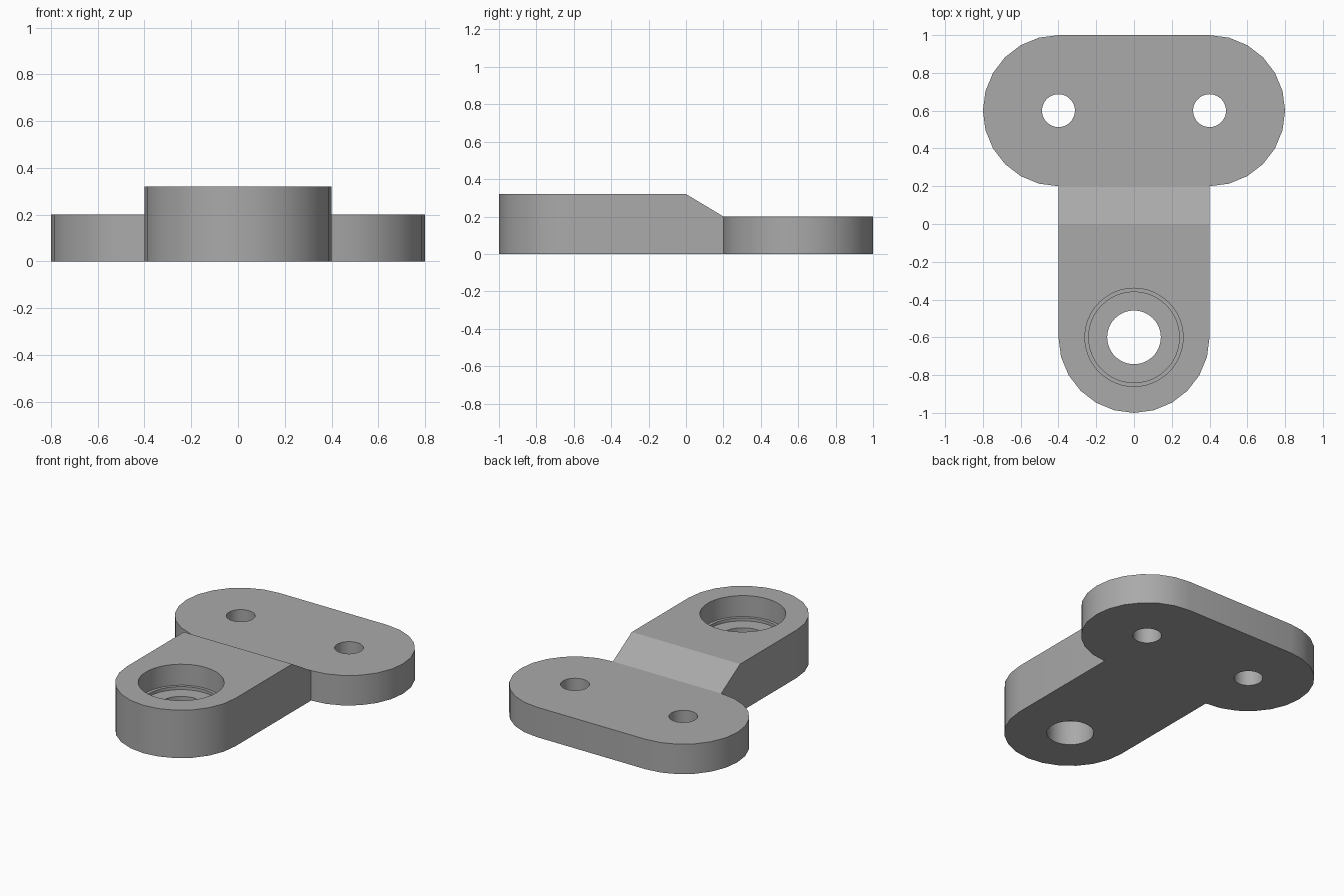
import bpy, bmesh
from math import sin, cos, radians, pi

cube = bpy.data.objects.get("Cube")
if cube:
    bpy.data.objects.remove(cube, do_unlink=True)

grey = bpy.data.materials.new("mid_grey")
grey.use_nodes = True
grey.diffuse_color = (0.4, 0.4, 0.4, 1)
grey.node_tree.nodes["Principled BSDF"].inputs["Base Color"].default_value = (0.4, 0.4, 0.4, 1)

R, PLATE_Z, ARM_Z = 0.4, 0.2, 0.32


def prism(name, points, offset):
    """Extrude a closed outline along an offset vector."""
    bm = bmesh.new()
    face = bm.faces.new([bm.verts.new(p) for p in points])
    ext = bmesh.ops.extrude_face_region(bm, geom=[face])["geom"]
    bmesh.ops.translate(bm, vec=offset, verts=[v for v in ext if isinstance(v, bmesh.types.BMVert)])
    bmesh.ops.recalc_face_normals(bm, faces=bm.faces)
    mesh = bpy.data.meshes.new(name)
    bm.to_mesh(mesh)
    bm.free()
    mesh.materials.append(grey)
    obj = bpy.data.objects.new(name, mesh)
    bpy.context.collection.objects.link(obj)
    return obj


def arc(cx, cy, start, end, steps=12, r=R):
    return [(cx + r * cos(radians(start + (end - start) * i / steps)),
             cy + r * sin(radians(start + (end - start) * i / steps)), 0) for i in range(steps + 1)]


def cut(body, cutter):
    cutter.hide_render = True
    mod = body.modifiers.new("cut", 'BOOLEAN')
    mod.operation, mod.solver, mod.object = 'DIFFERENCE', 'EXACT', cutter
    bpy.context.view_layer.objects.active = body
    bpy.ops.object.modifier_apply(modifier=mod.name)
    bpy.data.objects.remove(cutter, do_unlink=True)


def bore(body, x, y, r, bottom):
    ring = [(px, py, bottom) for px, py, _ in arc(x, y, 0, 360, 48, r)[:-1]]
    cut(body, prism("bore_cutter", ring, (0, 0, 0.5 - bottom)))


# T-shaped body: rounded arm to the front, rounded cross plate at the back
outline = arc(0, -0.6, 180, 360) + arc(0.4, 0.6, -90, 90) + arc(-0.4, 0.6, 90, 270)
bracket = prism("mounting_bracket", outline, (0, 0, ARM_Z))

# Lower the cross plate and slope the arm down to it
profile = [(0, ARM_Z), (0.2, PLATE_Z), (1.2, PLATE_Z), (1.2, 0.5), (0, 0.5)]
cut(bracket, prism("step_cutter", [(-1, y, z) for y, z in profile], (2, 0, 0)))

# Two screw holes, then the stepped bearing pocket with its through hole
for x in (-0.4, 0.4):
    bore(bracket, x, 0.6, 0.087, -0.1)
for r, bottom in ((0.26, 0.18), (0.24, 0.16), (0.142, -0.1)):
    bore(bracket, 0, -0.6, r, bottom)

bpy.ops.object.select_all(action='DESELECT')
bracket.select_set(True)
bpy.context.view_layer.objects.active = bracket
bpy.ops.object.shade_smooth_by_angle(angle=pi / 6)
